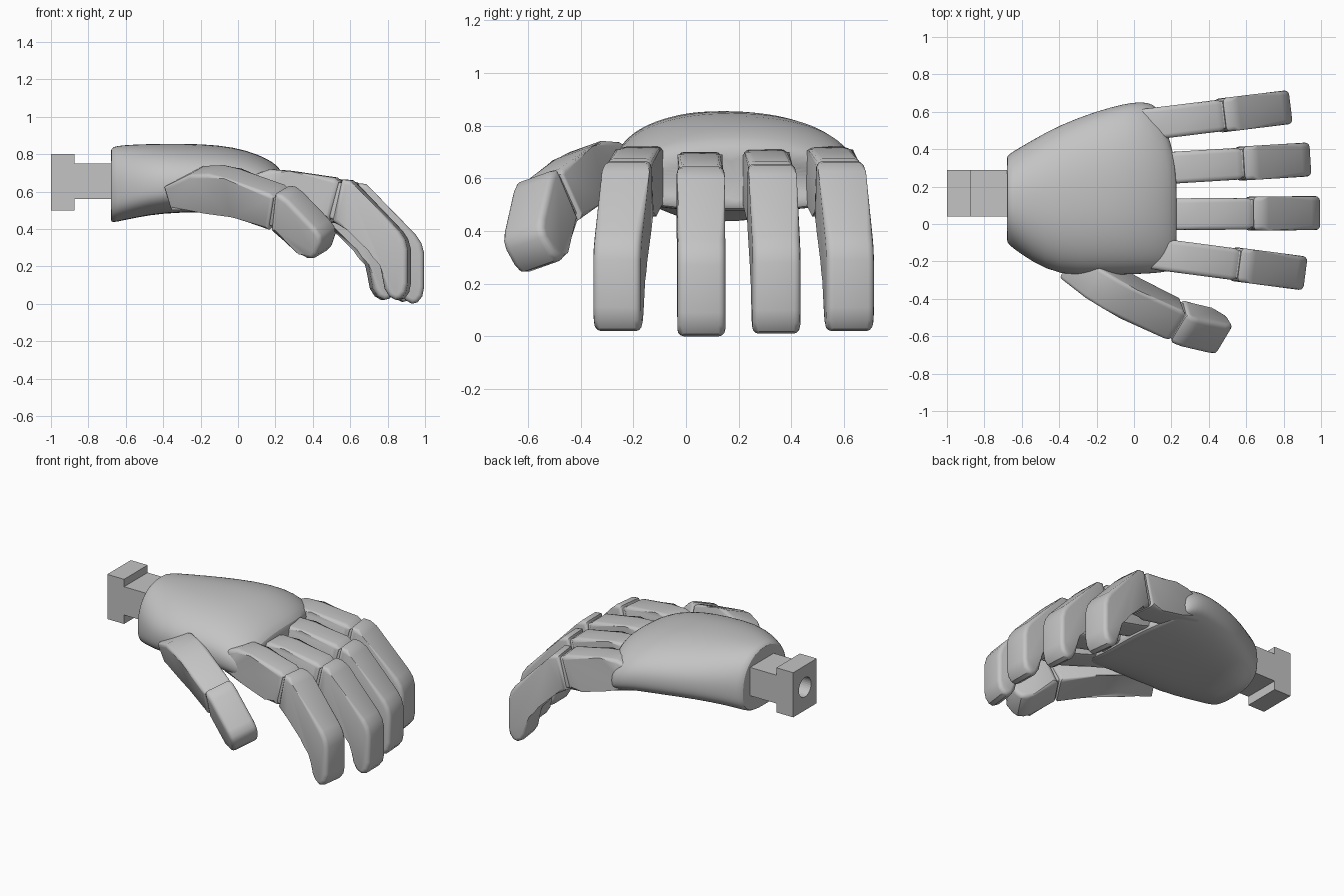
import bpy, bmesh, math
from mathutils import Matrix, Vector

if "Cube" in bpy.data.objects:
    bpy.data.objects.remove(bpy.data.objects["Cube"])

grey = bpy.data.materials.new("plain grey")
grey.use_nodes = True
grey.diffuse_color = (0.55, 0.55, 0.55, 1)
grey.node_tree.nodes["Principled BSDF"].inputs["Base Color"].default_value = (0.55, 0.55, 0.55, 1)


def finish(name, bm, smooth=True):
    """Turn a bmesh into a named, coloured object."""
    bmesh.ops.recalc_face_normals(bm, faces=bm.faces)
    mesh = bpy.data.meshes.new(name)
    bm.to_mesh(mesh)
    bm.free()
    mesh.materials.append(grey)
    ob = bpy.data.objects.new(name, mesh)
    bpy.context.collection.objects.link(ob)
    if smooth:
        bpy.ops.object.select_all(action='DESELECT')
        ob.select_set(True)
        bpy.context.view_layer.objects.active = ob
        bpy.ops.object.shade_smooth_by_angle(angle=math.radians(35))
    return ob


def slab(name, outline, width, matrix, bevel=0.025):
    """Extrude a side outline across its width, with rounded rims."""
    bm = bmesh.new()
    rings = [[bm.verts.new((u, v, w)) for u, v in outline] for w in (-width / 2, width / 2)]
    caps = [bm.faces.new(r) for r in rings]
    n = len(outline)
    for i in range(n):
        j = (i + 1) % n
        bm.faces.new((rings[0][i], rings[0][j], rings[1][j], rings[1][i]))
    if bevel:
        rims = [e for f in caps for e in f.edges]
        bmesh.ops.bevel(bm, geom=rims, offset=bevel, segments=3, profile=0.5,
                        affect='EDGES', clamp_overlap=True)
    bm.transform(matrix)
    return finish(name, bm, bool(bevel))


def frame(origin, heading, roll=0):
    """Axes: along the digit, towards its back, across its width."""
    a, r = math.radians(heading), math.radians(roll)
    along = Vector((math.cos(a), math.sin(a), 0))
    side, up = Vector((-math.sin(a), math.cos(a), 0)), Vector((0, 0, 1))
    back = up * math.cos(r) - side * math.sin(r)
    across = side * math.cos(r) + up * math.sin(r)
    m = Matrix((along, back, across)).transposed().to_4x4()
    m.translation = origin
    return m


# Palm: rounded sections along x (x, y low, y high, z low, z high)
stations = [
    (-0.68, -0.06, 0.33, 0.47, 0.80), (-0.68, -0.10, 0.365, 0.435, 0.83),
    (-0.66, -0.12, 0.38, 0.435, 0.845), (-0.55, -0.20, 0.445, 0.46, 0.853),
    (-0.40, -0.275, 0.53, 0.485, 0.856), (-0.20, -0.275, 0.605, 0.49, 0.856),
    (-0.02, -0.27, 0.645, 0.49, 0.84), (0.12, -0.265, 0.655, 0.48, 0.795),
    (0.19, -0.255, 0.645, 0.475, 0.755), (0.225, -0.24, 0.63, 0.48, 0.725),
    (0.235, -0.19, 0.58, 0.51, 0.68)]
bm = bmesh.new()
rings, count = [], 40
for x, y0, y1, z0, z1 in stations:
    ring, zm = [], z0 + 0.4 * (z1 - z0)
    front = max(0, (x + 0.1) / 0.33)
    for k in range(count):
        t = 2 * math.pi * k / count
        c, s = math.cos(t), math.sin(t)
        p = 2 / 2.2 if s > 0 else 2 / 2.8
        y = (y0 + y1) / 2 + (y1 - y0) / 2 * math.copysign(abs(c) ** p, c)
        z = zm + ((z1 - zm) if s > 0 else (zm - z0)) * math.copysign(abs(s) ** p, s)
        bow = 0.6 * max(0, y - 0.2) ** 2 + 0.3 * max(0, -0.05 - y) ** 2
        ring.append(bm.verts.new((x - front * bow, y, z)))
    rings.append(ring)
for a, b in zip(rings, rings[1:]):
    for k in range(count):
        j = (k + 1) % count
        bm.faces.new((a[k], a[j], b[j], b[k]))
bm.faces.new(rings[0])
bm.faces.new(rings[-1])
palm = finish("palm", bm)
palm.modifiers.new("smooth", 'SUBSURF').levels = 1
palm.modifiers["smooth"].render_levels = 1

# Fingers: shared side outlines, shifted and fanned out
proximal = [(0.14, 0.66), (0.25, 0.70), (0.36, 0.69), (0.60, 0.655), (0.63, 0.63),
            (0.575, 0.425), (0.48, 0.435), (0.30, 0.48), (0.14, 0.51)]
knuckle = [(0.58, 0.635), (0.67, 0.625), (0.72, 0.56), (0.66, 0.41), (0.56, 0.44)]
distal = [(0.64, 0.645), (0.685, 0.64), (0.72, 0.605), (0.95, 0.37), (0.98, 0.325),
          (0.995, 0.27), (0.995, 0.09), (0.985, 0.04), (0.96, 0.008), (0.93, 0.0),
          (0.895, 0.02), (0.87, 0.06), (0.845, 0.19), (0.83, 0.24), (0.80, 0.285),
          (0.67, 0.375), (0.59, 0.42)]
fingers = {"index": ((-0.07, -0.135, 0.02), -7.5), "middle": ((0, 0.05, 0), 0.5),
           "ring": ((-0.05, 0.285, 0.01), 3.5), "little": ((-0.15, 0.505, 0.02), 7)}
for finger, (origin, heading) in fingers.items():
    m = frame(origin, heading)
    slab(finger + "_finger_base", proximal, 0.17, m)
    slab(finger + "_finger_knuckle", knuckle, 0.15, m, 0.015)
    slab(finger + "_finger_tip", distal, 0.182, m)

# Thumb
m = frame((-0.1, -0.355, 0.61), -31, 17)
slab("thumb_base", [(-0.29, 0.04), (-0.12, 0.11), (0.0, 0.115), (0.10, 0.09), (0.36, 0.005),
                    (0.385, -0.02), (0.32, -0.20), (0.10, -0.125), (-0.06, -0.085),
                    (-0.27, -0.09)], 0.185, m, 0.02)
slab("thumb_knuckle", [(0.34, -0.01), (0.42, -0.03), (0.40, -0.2), (0.30, -0.17)], 0.16, m, 0.01)
slab("thumb_tip", [(0.395, 0.0), (0.43, -0.005), (0.47, -0.035), (0.61, -0.19), (0.635, -0.23),
                   (0.635, -0.27), (0.60, -0.335), (0.57, -0.36), (0.53, -0.36),
                   (0.49, -0.335), (0.335, -0.205)], 0.185, m)

# Wrist connector: a T-shaped bar with a bore in its end
cx, cz = 0.165, 0.655
bar = [(-1.0, 0.50), (-0.875, 0.50), (-0.875, 0.56), (-0.60, 0.56),
       (-0.60, 0.75), (-0.875, 0.75), (-0.875, 0.80), (-1.0, 0.80)]
connector = slab("wrist_connector", bar, 0.25, frame((0, cx, 0), 0), 0)
bm = bmesh.new()
bmesh.ops.create_cone(bm, cap_ends=True, segments=32, radius1=0.065, radius2=0.065, depth=0.4,
                      matrix=Matrix.Translation((-1, cx, cz)) @ Matrix.Rotation(math.pi / 2, 4, 'Y'))
cutter = finish("bore_cutter", bm, False)
cutter.hide_render = True
cutter.hide_set(True)
bore = connector.modifiers.new("bore", 'BOOLEAN')
bore.operation = 'DIFFERENCE'
bore.solver = 'EXACT'
bore.object = cutter
